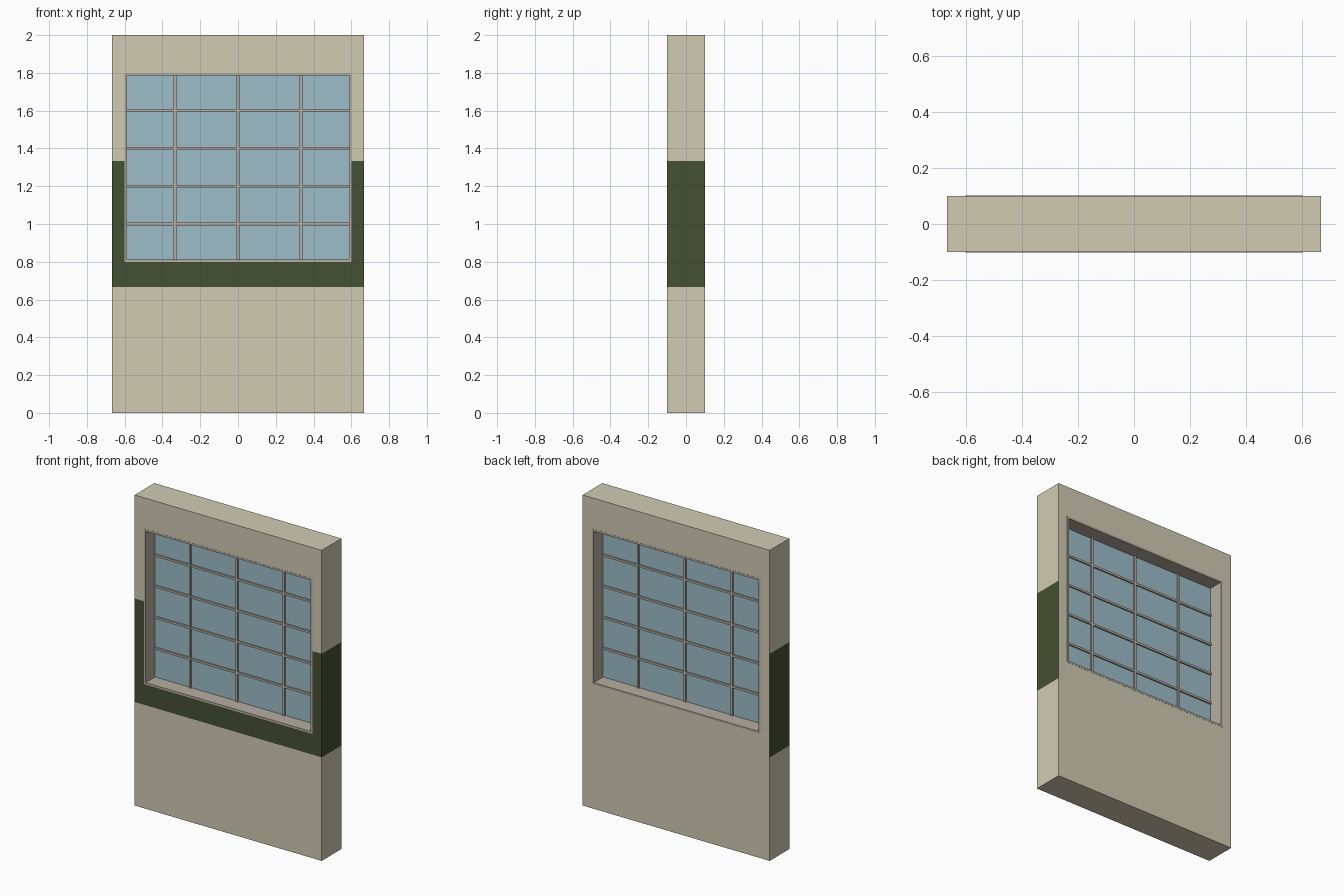
import bpy, bmesh

if "Cube" in bpy.data.objects:
    bpy.data.objects.remove(bpy.data.objects["Cube"])

def material(name, rgb):
    m = bpy.data.materials.new(name)
    m.diffuse_color = (*rgb, 1)
    m.use_nodes = True
    m.node_tree.nodes["Principled BSDF"].inputs["Base Color"].default_value = m.diffuse_color
    return m

CREAM = material("cream_plaster", (0.63, 0.60, 0.45))
GREEN = material("green_paint", (0.06, 0.08, 0.032))
TRIM = material("trim", (0.47, 0.42, 0.36))
GLASS = material("pale_glass", (0.34, 0.51, 0.59))

W, D, H = 2 / 3, 0.1, 2.0            # half width, half depth, height
WX, Z0, Z1 = 0.6, 0.8, 1.8           # window opening
LIP = 0.013                          # frame thickness

def finish(name, bm, *mats):
    bmesh.ops.remove_doubles(bm, verts=bm.verts, dist=1e-5)
    bmesh.ops.recalc_face_normals(bm, faces=bm.faces)
    me = bpy.data.meshes.new(name)
    bm.to_mesh(me)
    bm.free()
    for m in mats:
        me.materials.append(m)
    ob = bpy.data.objects.new(name, me)
    bpy.context.collection.objects.link(ob)
    return ob

def box(bm, x0, x1, y0, y1, z0, z1):
    vs = bmesh.ops.create_cube(bm, size=1)["verts"]
    for v in vs:
        v.co = ((x0 + x1) / 2 + v.co.x * (x1 - x0),
                (y0 + y1) / 2 + v.co.y * (y1 - y0),
                (z0 + z1) / 2 + v.co.z * (z1 - z0))

# Wall: a grid with the window cell left out, extruded to full depth
xs = [-W, -WX, WX, W]
zs = [0, 2 / 3, Z0, 4 / 3, Z1, H]
bm = bmesh.new()
for xa, xb in zip(xs, xs[1:]):
    for za, zb in zip(zs, zs[1:]):
        if not (xa == -WX and Z0 <= za < Z1):
            bm.faces.new([bm.verts.new(c) for c in
                          ((xa, -D, za), (xb, -D, za), (xb, -D, zb), (xa, -D, zb))])
bmesh.ops.remove_doubles(bm, verts=bm.verts, dist=1e-5)
ext = bmesh.ops.extrude_face_region(bm, geom=bm.faces[:], use_keep_orig=True)
bmesh.ops.translate(bm, vec=(0, 2 * D, 0),
                    verts=[g for g in ext["geom"] if isinstance(g, bmesh.types.BMVert)])
# Green band on the front and ends only
for f in bm.faces:
    c = f.calc_center_median()
    if 2 / 3 < c.z < 4 / 3 and c.y < D - 0.01:
        f.material_index = 1
finish("wall", bm, CREAM, GREEN)

# Window frame lining the opening
bm = bmesh.new()
E = 0.001
for s in (-1, 1):
    a, b = sorted((s * WX, s * (WX - LIP)))
    box(bm, a, b, -D - E, D + E, Z0, Z1)
for za, zb in ((Z0, Z0 + LIP), (Z1 - LIP, Z1)):
    box(bm, -WX + LIP, WX - LIP, -D - E, D + E, za, zb)
finish("window_frame", bm, TRIM)

# Glass pane
bm = bmesh.new()
box(bm, -WX + LIP, WX - LIP, -0.005, 0.005, Z0 + LIP, Z1 - LIP)
finish("glass", bm, GLASS)

# Glazing bars
R, Y = 0.007, 0.015
bm = bmesh.new()
for x in (-1 / 3, 0, 1 / 3):
    box(bm, x - R, x + R, -Y, Y, Z0 + LIP, Z1 - LIP)
finish("vertical_bars", bm, TRIM)
bm = bmesh.new()
for z in (1.0, 1.2, 1.4, 1.6):
    box(bm, -WX + LIP, WX - LIP, -Y + 0.001, Y - 0.001, z - R, z + R)
finish("horizontal_bars", bm, TRIM)
